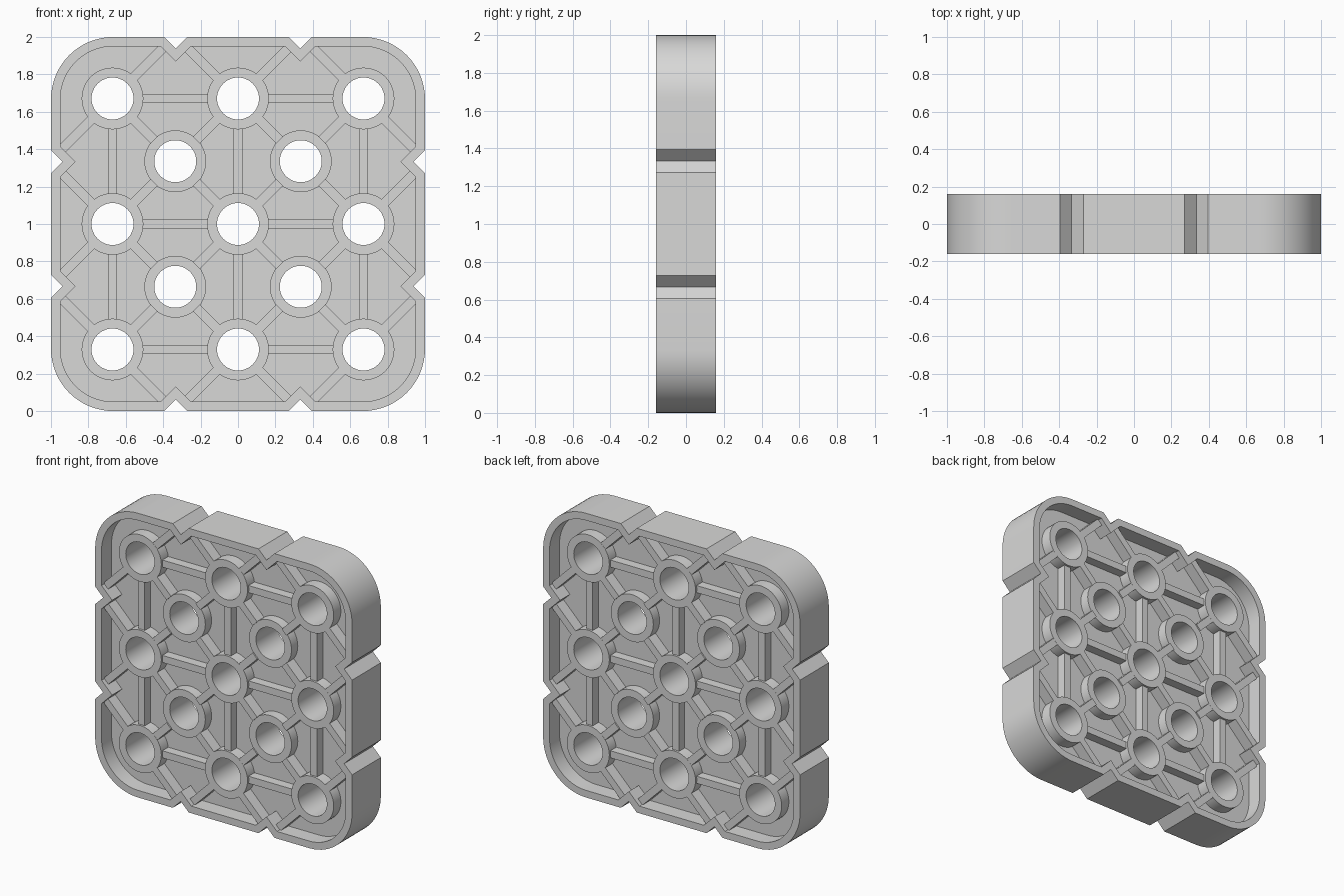
import bpy, bmesh, math
from mathutils import Vector, Matrix

if "Cube" in bpy.data.objects:
    bpy.data.objects.remove(bpy.data.objects["Cube"])

P = 1 / 3            # corner radius and notch pitch
Q = 0.3355           # half of the hole pitch
HALF = 0.16          # half thickness of the plate
HOLE_R, RING_R = 0.112, 0.165

grey = bpy.data.materials.new("light_grey")
grey.diffuse_color = (0.69, 0.69, 0.685, 1)
grey.use_nodes = True
grey.node_tree.nodes["Principled BSDF"].inputs["Base Color"].default_value = grey.diffuse_color


def finish(bm, name):
    """Turn a bmesh into a smooth-by-angle grey object, standing on z = 0."""
    bmesh.ops.recalc_face_normals(bm, faces=bm.faces[:])
    bmesh.ops.translate(bm, verts=bm.verts[:], vec=(0, 0, 1))
    me = bpy.data.meshes.new(name)
    bm.to_mesh(me)
    bm.free()
    me.materials.append(grey)
    ob = bpy.data.objects.new(name, me)
    bpy.context.collection.objects.link(ob)
    bpy.ops.object.select_all(action='DESELECT')
    ob.select_set(True)
    bpy.context.view_layer.objects.active = ob
    bpy.ops.object.shade_smooth_by_angle(angle=math.radians(30))
    return ob


def slab(name, loops, half):
    """Fill nested outlines (holes stay open) and extrude along y."""
    bm = bmesh.new()
    for loop in loops:
        vs = [bm.verts.new((x, -half, z)) for x, z in loop]
        for i, v in enumerate(vs):
            bm.edges.new((v, vs[(i + 1) % len(vs)]))
    bmesh.ops.triangle_fill(bm, edges=bm.edges[:], use_beauty=True,
                            use_dissolve=False, normal=(0, -1, 0))
    ext = bmesh.ops.extrude_face_region(bm, geom=bm.faces[:], use_keep_orig=True)
    moved = [g for g in ext["geom"] if isinstance(g, bmesh.types.BMVert)]
    bmesh.ops.translate(bm, verts=moved, vec=(0, 2 * half, 0))
    return finish(bm, name)


def circle(cx, cz, r, n=48):
    return [(cx + r * math.cos(2 * math.pi * i / n),
             cz + r * math.sin(2 * math.pi * i / n)) for i in range(n)]


def outline(d):
    """Rounded square with two V notches per side, inset by d."""
    w = 0.062 + 0.4 * d
    side = []
    for i in range(17):
        a = math.pi / 2 * i / 16
        side.append((2 * P + (P - d) * math.cos(a), 2 * P + (P - d) * math.sin(a)))
    for c in (P, -P):
        side += [(c + w, 1 - d), (c, 1 - d - w), (c - w, 1 - d)]
    pts = []
    for k in range(4):
        for x, z in side:
            for _ in range(k):
                x, z = -z, x
            pts.append((x, z))
    return pts


def rib(bm, a, b, start, end, half, width=0.05):
    """Straight bar from a towards b, between two distances."""
    a, b = Vector((a[0], 0, a[1])), Vector((b[0], 0, b[1]))
    u = (b - a).normalized()
    m = Matrix.Translation(a + u * (start + end) / 2)
    m = m @ Matrix.Rotation(-math.atan2(u.z, u.x), 4, 'Y')
    m = m @ Matrix.Diagonal((end - start, 2 * half, width, 1))
    bmesh.ops.create_cube(bm, size=1, matrix=m)


grid = [(i * 2 * Q, j * 2 * Q) for i in (-1, 0, 1) for j in (-1, 0, 1)]
inner = [(i * Q, j * Q) for i in (-1, 1) for j in (-1, 1)]

# notched outer wall
slab("border_wall", [outline(0), outline(0.05)], HALF)

# thin middle web with openings
slab("middle_web", [outline(0.02)] + [circle(x, z, 0.135) for x, z in grid + inner], 0.05)

# round hole collars, lower than the border
for x, z in grid:
    slab("main_collar", [circle(x, z, RING_R), circle(x, z, HOLE_R)], 0.13)
for x, z in inner:
    slab("inner_collar", [circle(x, z, RING_R), circle(x, z, HOLE_R)], 0.12)

# diagonal ribs to the inner collars and to the edge notches
bm = bmesh.new()
for x, z in grid:
    for dx in (-Q, Q):
        for dz in (-Q, Q):
            tx, tz = x + dx, z + dz
            out_x, out_z = abs(tx) > 0.9, abs(tz) > 0.9
            if out_x and out_z:
                continue
            end = 0.385 if out_x or out_z else Q * math.sqrt(2) - 0.16
            rib(bm, (x, z), (tx, tz), 0.145, end, 0.1295)
finish(bm, "diagonal_ribs")

# straight ribs between the main collars
bm = bmesh.new()
for row in (-2 * Q, 0, 2 * Q):
    for s in (-2 * Q, 0):
        rib(bm, (s, row), (s + 2 * Q, row), 0.145, 2 * Q - 0.145, 0.115)
        rib(bm, (row, s), (row, s + 2 * Q), 0.145, 2 * Q - 0.145, 0.115)
finish(bm, "straight_ribs")
